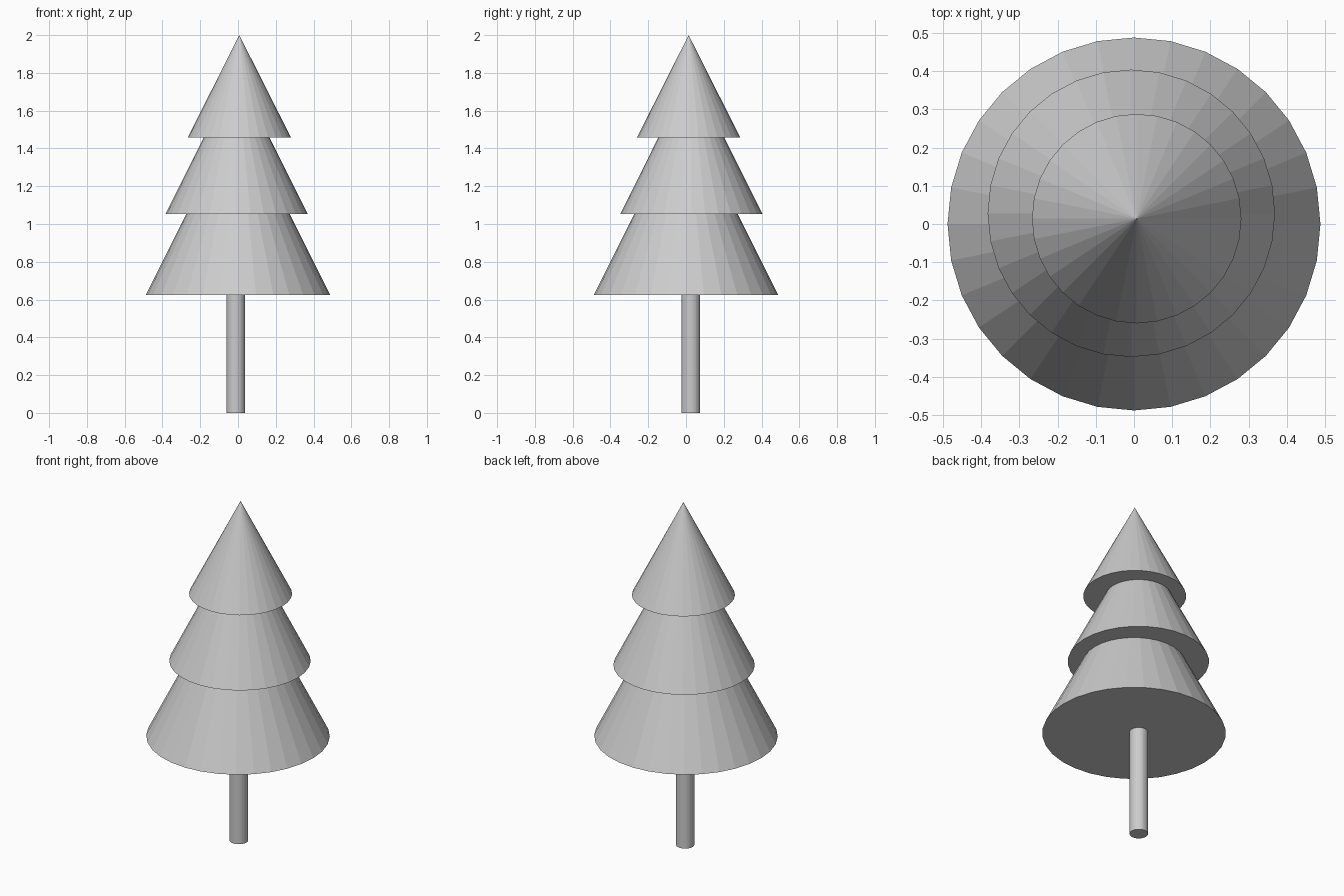
import bpy

if "Cube" in bpy.data.objects:
    bpy.data.objects.remove(bpy.data.objects["Cube"])

SIDES = 32  # flat-faced rounds


def foliage(name, x, y, base, tip, radius):
    bpy.ops.mesh.primitive_cone_add(vertices=SIDES, radius1=radius, radius2=0,
                                    depth=tip - base,
                                    location=(x, y, (base + tip) / 2))
    bpy.context.object.name = name


# Trunk, slightly off-centre, running up into the lowest tier
TRUNK_TOP = 0.75
bpy.ops.mesh.primitive_cylinder_add(vertices=SIDES, radius=0.049, depth=TRUNK_TOP,
                                    location=(-0.012, 0.025, TRUNK_TOP / 2))
bpy.context.object.name = "trunk"

# Three overlapping foliage cones, each a little off-centre
foliage("lower_foliage", 0.0, 0.0, 0.625, 1.60, 0.488)
foliage("middle_foliage", -0.007, 0.028, 1.054, 1.807, 0.376)
foliage("upper_foliage", 0.007, 0.014, 1.457, 2.0, 0.274)
